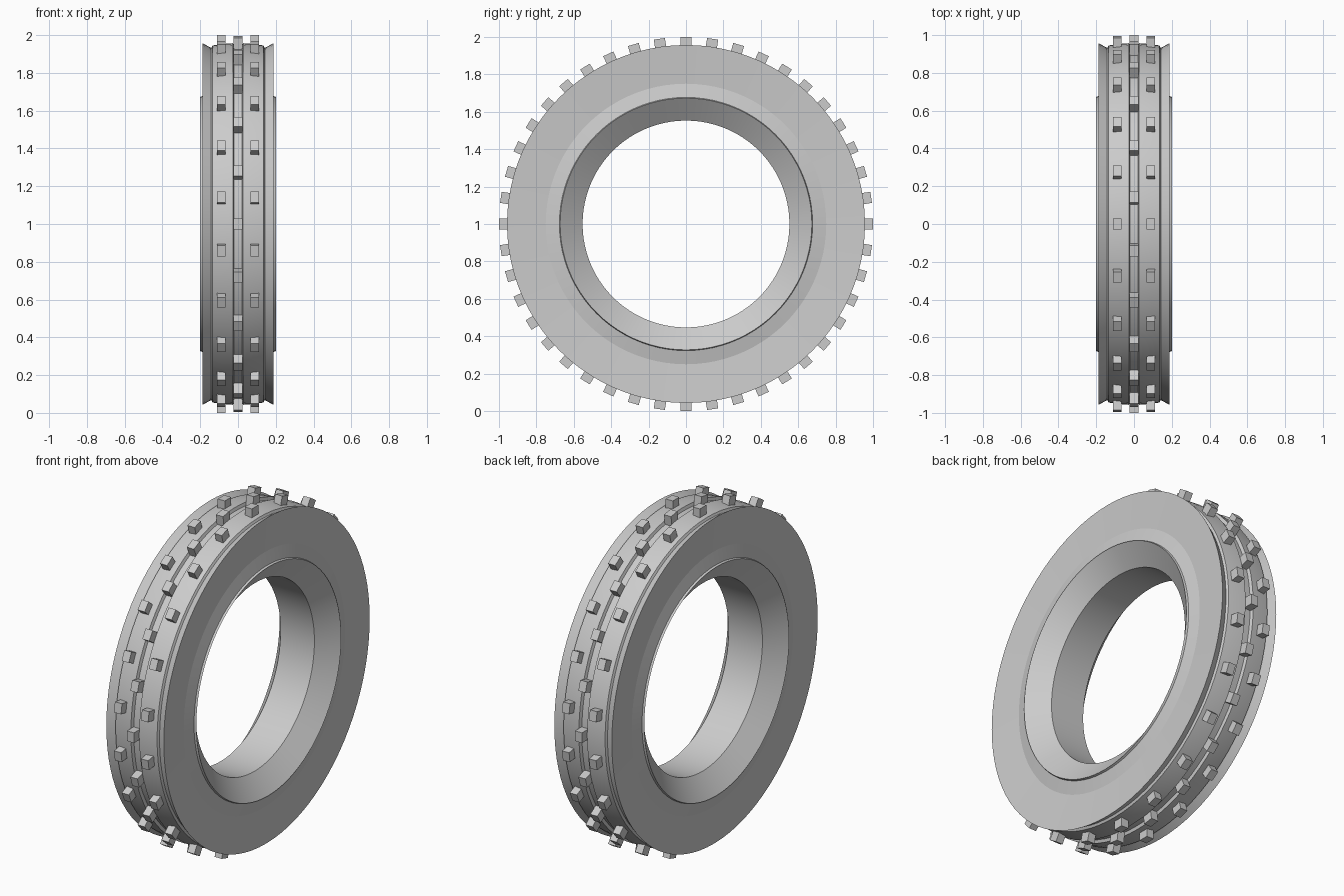
import bpy, bmesh, math
from mathutils import Matrix, Vector

cube = bpy.data.objects.get("Cube")
if cube:
    bpy.data.objects.remove(cube, do_unlink=True)

SEGMENTS = 88
STUDS = 22
CENTRE = Vector((0, 0, 1))

rubber = bpy.data.materials.new("grey_rubber")
grey = (0.6, 0.6, 0.6, 1)
rubber.use_nodes = True
rubber.diffuse_color = grey
rubber.node_tree.nodes["Principled BSDF"].inputs["Base Color"].default_value = grey


def make_object(name, bm):
    bmesh.ops.recalc_face_normals(bm, faces=bm.faces)
    mesh = bpy.data.meshes.new(name)
    bm.to_mesh(mesh)
    bm.free()
    mesh.materials.append(rubber)
    obj = bpy.data.objects.new(name, mesh)
    bpy.context.collection.objects.link(obj)
    return obj


# Tyre body: mirrored cross-section (x, radius) spun around the x axis
half = [(0.02, 0.94), (0.027, 0.957), (0.08, 0.953), (0.135, 0.945),
        (0.142, 0.932), (0.187, 0.957), (0.172, 0.75), (0.188, 0.677),
        (0.2, 0.673), (0.11, 0.553)]
profile = half + [(-x, r) for x, r in reversed(half)]
bm = bmesh.new()
rings = []
for i in range(SEGMENTS):
    a = math.tau * i / SEGMENTS
    rings.append([bm.verts.new((x, r * math.cos(a), 1 + r * math.sin(a)))
                  for x, r in profile])
for i, ring in enumerate(rings):
    after = rings[(i + 1) % SEGMENTS]
    for j in range(len(profile)):
        k = (j + 1) % len(profile)
        bm.faces.new((ring[j], ring[k], after[k], after[j]))
tyre = make_object("tyre_body", bm)
bpy.context.view_layer.objects.active = tyre
tyre.select_set(True)
bpy.ops.object.shade_smooth_by_angle(angle=math.radians(8))
tyre.select_set(False)


# Tread studs: rows of small blocks, the centre row staggered by half a step
def stud_row(name, x, offset):
    bm = bmesh.new()
    for i in range(STUDS):
        a = math.tau * (i + offset) / STUDS
        place = (Matrix.Translation(CENTRE) @ Matrix.Rotation(a, 4, 'X')
                 @ Matrix.Translation((x, -0.965, 0))
                 @ Matrix.Diagonal((0.046, 0.07, 0.06, 1)))
        bmesh.ops.create_cube(bm, size=1, matrix=place)
    make_object(name, bm)


stud_row("centre_studs", 0, 0)
stud_row("left_studs", 0.088, 0.5)
stud_row("right_studs", -0.088, 0.5)
